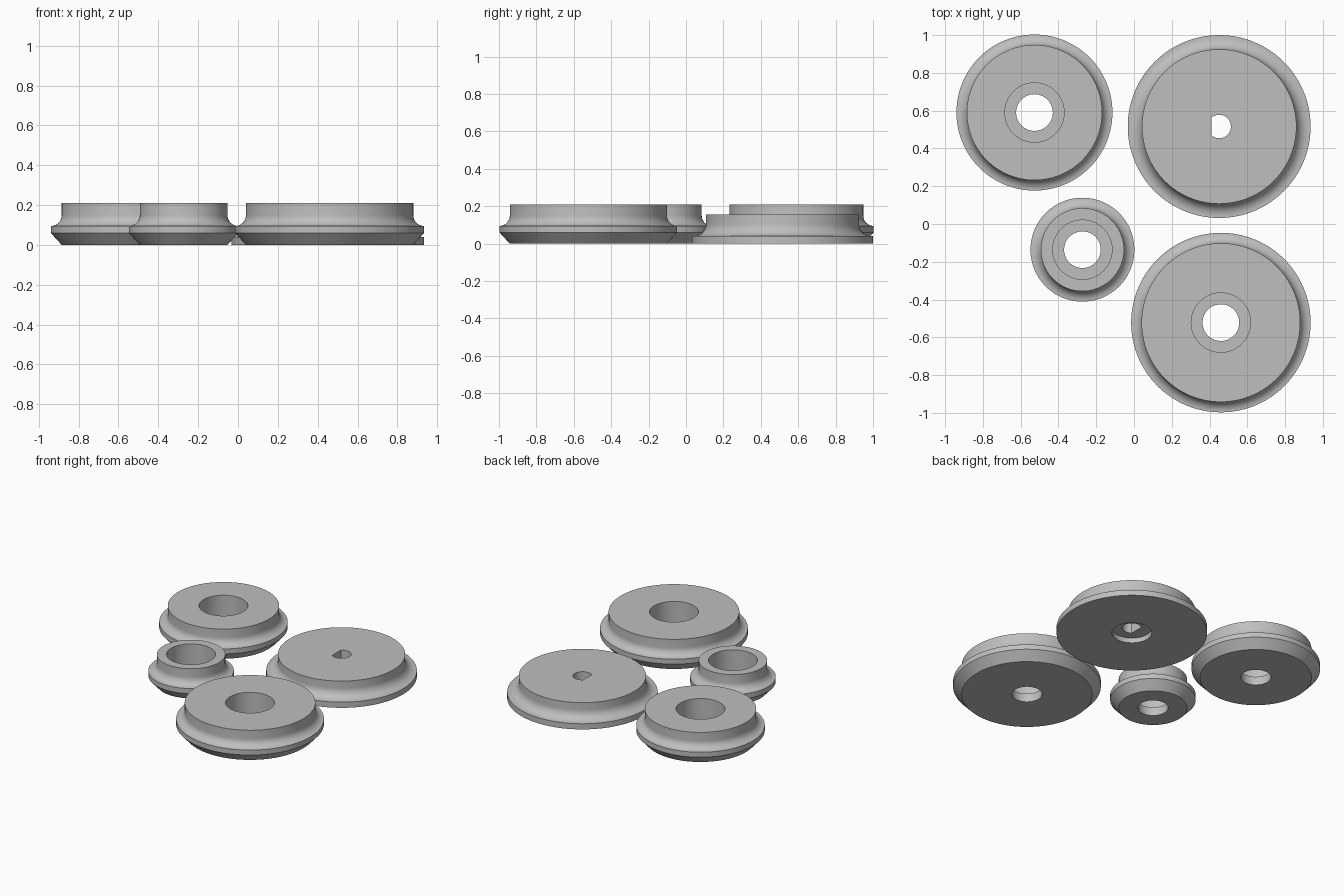
import bpy, bmesh
from math import sin, cos, pi, radians

cube = bpy.data.objects.get("Cube")
if cube:
    bpy.data.objects.remove(cube)

grey = bpy.data.materials.new("plain grey")
grey.use_nodes = True
colour = (0.52, 0.52, 0.52, 1)
grey.diffuse_color = colour
grey.node_tree.nodes["Principled BSDF"].inputs["Base Color"].default_value = colour

SEGMENTS = 128


def cove(top_radius, z, size, steps=10):
    """Concave quarter round from the rim up into the upper wall."""
    angles = [pi / 2 * i / steps for i in range(steps + 1)]
    return [(top_radius + size - size * sin(a), z + size - size * cos(a)) for a in angles]


def lathe(name, profile, centre, flat=None):
    """Spin a closed (radius, z) profile; flat = (hole radius, cut x) makes a D hole."""
    bm = bmesh.new()
    rings = []
    for r, z in profile:
        ring = []
        for i in range(SEGMENTS):
            a = 2 * pi * i / SEGMENTS
            x = r * cos(a)
            if flat and r == flat[0]:
                x = max(x, flat[1])
            ring.append(bm.verts.new((x, r * sin(a), z)))
        rings.append(ring)
    for k, ring in enumerate(rings):
        above = rings[(k + 1) % len(rings)]
        for i in range(SEGMENTS):
            j = (i + 1) % SEGMENTS
            bm.faces.new((ring[i], ring[j], above[j], above[i]))
    bmesh.ops.recalc_face_normals(bm, faces=bm.faces)
    mesh = bpy.data.meshes.new(name)
    bm.to_mesh(mesh)
    bm.free()
    mesh.shade_smooth()
    mesh.set_sharp_from_angle(angle=radians(30))
    mesh.materials.append(grey)
    obj = bpy.data.objects.new(name, mesh)
    obj.location = (*centre, 0)
    bpy.context.collection.objects.link(obj)


# Bored wheels: bevelled foot, rim, cove, upper wall, counterbore from above
def bored_wheel(name, centre, rim):
    top = rim - 0.055
    profile = [(0.097, 0), (top, 0), (rim, 0.06), (rim, 0.095)]
    profile += cove(top, 0.095, 0.055)[1:]
    profile += [(top, 0.21), (0.157, 0.21), (0.157, 0.06), (0.097, 0.06)]
    lathe(name, profile, centre)


bored_wheel("back_right_wheel", (-0.527, 0.59), 0.413)
bored_wheel("front_left_wheel", (0.46, -0.522), 0.475)
bored_wheel("small_wheel", (-0.273, -0.136), 0.275)

# Drive wheel: straight rim, cove, D-shaped shaft hole, recess underneath
HOLE = 0.062
drive = [(0.128, 0), (0.484, 0), (0.484, 0.04)]
drive += cove(0.409, 0.04, 0.065)
drive += [(0.409, 0.155), (HOLE, 0.155), (HOLE, 0.035), (0.128, 0.035)]
lathe("drive_wheel", drive, (0.451, 0.516), flat=(HOLE, -0.04))
